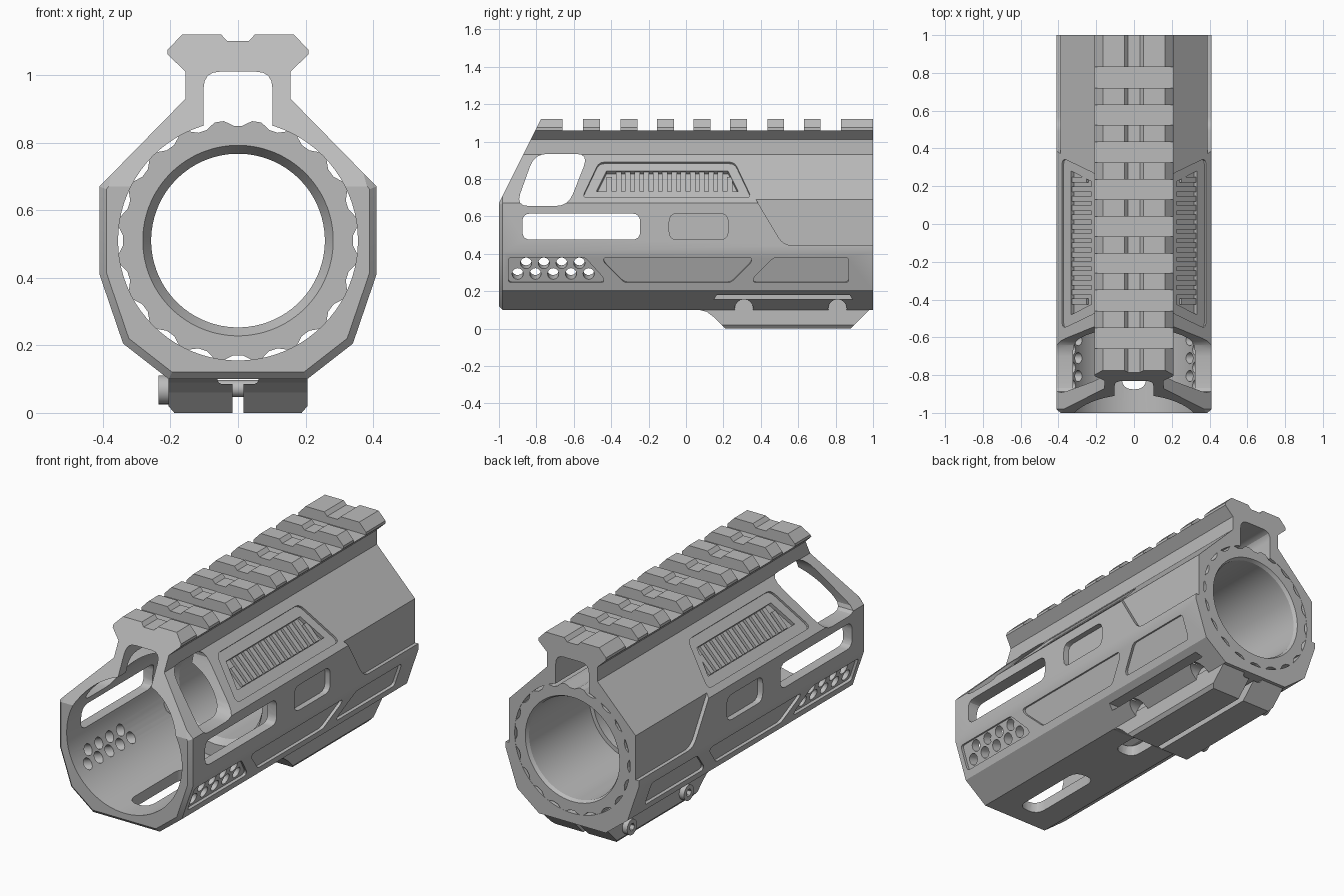
import bpy, bmesh, math
from mathutils import Vector

cube = bpy.data.objects.get("Cube")
if cube:
    bpy.data.objects.remove(cube)

grey = bpy.data.materials.new("matte grey")
grey.use_nodes = True
grey.diffuse_color = (0.5, 0.5, 0.5, 1)
grey.node_tree.nodes["Principled BSDF"].inputs["Base Color"].default_value = (0.5, 0.5, 0.5, 1)

CZ = 0.51  # bore axis height


def loft(name, rings, closed=False):
    """Bridge equal-length rings of points; cap the ends unless closed."""
    bm = bmesh.new()
    vs = [[bm.verts.new(p) for p in ring] for ring in rings]
    n = len(vs[0])
    for a, b in zip(vs, vs[1:] + (vs[:1] if closed else [])):
        for i in range(n):
            j = (i + 1) % n
            bm.faces.new((a[i], a[j], b[j], b[i]))
    if not closed:
        bm.faces.new(vs[0])
        bm.faces.new(vs[-1])
    bmesh.ops.recalc_face_normals(bm, faces=bm.faces)
    mesh = bpy.data.meshes.new(name)
    bm.to_mesh(mesh)
    bm.free()
    mesh.materials.append(grey)
    ob = bpy.data.objects.new(name, mesh)
    bpy.context.collection.objects.link(ob)
    return ob


def along_y(name, pts, lo, hi):
    return loft(name, [[(x, y, z) for x, z in pts] for y in (lo, hi)])


def along_x(name, pts, lo, hi):
    return loft(name, [[(x, y, z) for y, z in pts] for x in (lo, hi)])


def along_z(name, pts, lo, hi):
    return loft(name, [[(x, y, z) for x, y in pts] for z in (lo, hi)])


def on_face(name, pts, face, lo, hi, side=1):
    """Prism from (y, z) points laid on a sloped side face, along its normal."""
    (xa, za), (xb, zb) = face
    k = (xb - xa) / (zb - za)
    nrm = Vector((1, 0, -k)).normalized()
    rings = []
    for t in (lo, hi):
        ring = [Vector((xa + k * (z - za), y, z)) + nrm * t for y, z in pts]
        rings.append([(side * p.x, p.y, p.z) for p in ring])
    return loft(name, rings)


def rounded(pts, r, steps=4):
    out = []
    for i, p in enumerate(pts):
        p, a, b = Vector(p), Vector(pts[i - 1]), Vector(pts[(i + 1) % len(pts)])
        s = p + (a - p).normalized() * min(r, (a - p).length * 0.45)
        e = p + (b - p).normalized() * min(r, (b - p).length * 0.45)
        for j in range(steps + 1):
            t = j / steps
            out.append(tuple(s * (1 - t) ** 2 + p * 2 * t * (1 - t) + e * t * t))
    return out


def box(u0, u1, v0, v1):
    return [(u0, v0), (u1, v0), (u1, v1), (u0, v1)]


def circle(u, v, r, n=16):
    return [(u + r * math.cos(2 * math.pi * i / n), v + r * math.sin(2 * math.pi * i / n)) for i in range(n)]


def cut(target, cutter):
    mod = target.modifiers.new("cut", "BOOLEAN")
    mod.operation, mod.solver, mod.object = "DIFFERENCE", "EXACT", cutter
    bpy.context.view_layer.objects.active = target
    bpy.ops.object.modifier_apply(modifier=mod.name)
    bpy.data.objects.remove(cutter)


def smooth(ob):
    bpy.ops.object.select_all(action="DESELECT")
    ob.select_set(True)
    bpy.context.view_layer.objects.active = ob
    bpy.ops.object.shade_smooth_by_angle(angle=math.radians(25))


# Main shell with accessory rail on top and a chamfered front edge
half = [(0.205, 0.10), (0.34, 0.205), (0.41, 0.41), (0.41, 0.67), (0.155, 0.93), (0.155, 1.01),
        (0.208, 1.06), (0.208, 1.075), (0.165, 1.12), (0.05, 1.12), (0.032, 1.10)]
outline = half + [(-x, z) for x, z in reversed(half)]
front = [(x * 0.95, CZ + (z - CZ) * 0.95) if z < 0.7 else (x, z) for x, z in outline]
shell = loft("handguard_shell", [[(x, y, z) for x, z in prof]
                                 for prof, y in ((front, -1), (outline, -0.98), (outline, 1))])
cut(shell, along_y("bore", circle(0, CZ, 0.355, 80), -1.1, 1.1))
cut(shell, along_y("tunnel", rounded(box(-0.102, 0.102, 0.7, 1.01), 0.05), -1.1, 1.1))
cut(shell, along_x("slant", [(-1.05, 0.57), (-0.75, 1.17), (-1.2, 1.17), (-1.2, 0.57)], -1, 1))

# Rail cross slots
edges = [-0.66, -0.55, -0.46, -0.35, -0.26, -0.155, -0.065, 0.04, 0.13,
         0.235, 0.325, 0.435, 0.525, 0.63, 0.72, 0.83]
for a, b in zip(edges[::2], edges[1::2]):
    cut(shell, along_x("rail_slot", box(a, b, 1.06, 1.2), -0.5, 0.5))

# Windows through both sides
cut(shell, along_x("upper_window", rounded([(-0.91, 0.655), (-0.63, 0.655), (-0.52, 0.934), (-0.81, 0.934)], 0.07),
                   -1, 1))
cut(shell, along_x("side_window", rounded(box(-0.875, -0.245, 0.475, 0.615), 0.045), -1, 1))
# Underside windows
for a, b in ((-0.875, -0.4), (-0.09, 0.3)):
    cut(shell, along_z("floor_window", rounded(box(-0.065, 0.065, a, b), 0.06), 0, 0.3))

lower, upper = ((0.34, 0.205), (0.41, 0.41)), ((0.41, 0.67), (0.155, 0.93))
panels = [[(-0.95, 0.245), (-0.44, 0.245), (-0.44, 0.27), (-0.54, 0.38), (-0.95, 0.38)],
          [(-0.44, 0.38), (-0.44, 0.355), (-0.33, 0.245), (0.24, 0.245), (0.35, 0.355), (0.35, 0.38)],
          [(0.36, 0.245), (0.87, 0.245), (0.87, 0.38), (0.47, 0.38), (0.36, 0.27)]]
holes = [(-0.855 + 0.095 * i, 0.345) for i in range(4)] + [(-0.9 + 0.095 * i, 0.288) for i in range(5)]

for s in (1, -1):
    # Recessed side panels and vent holes
    for p in panels:
        cut(shell, on_face("panel", rounded(p, 0.02), lower, -0.015, 0.05, s))
    for y, z in holes:
        cut(shell, on_face("vent", circle(y, z, 0.03), lower, -0.15, 0.05, s))
    cut(shell, along_x("side_pocket", rounded(box(-0.09, 0.225, 0.475, 0.615), 0.045), s * 0.378, s * 0.6))
    cut(shell, along_x("rear_flat", rounded([(0.35, 0.73), (0.52, 0.445), (1.2, 0.445), (1.2, 0.73)], 0.05),
                       s * 0.39, s * 0.6))
    # Grip panel with ribbed pocket
    grip = [(-0.555, 0.70), (0.35, 0.70), (0.26, 0.89), (-0.465, 0.89)]
    cut(shell, on_face("grip", rounded(grip, 0.03), upper, -0.012, 0.1, s))
    cut(shell, on_face("pocket", [(-0.48, 0.74), (0.28, 0.74), (0.225, 0.85), (-0.425, 0.85)],
                       upper, -0.032, 0.1, s))
    for i in range(14):
        y = -0.425 + i * 0.0495
        top = 0.848 if -0.42 < y < 0.19 else 0.82
        on_face("grip_rib", box(y, y + 0.03, 0.742, top), upper, -0.036, -0.015, s)
    # Lower side groove and bolt clearances
    cut(shell, along_x("groove", [(0.15, 0.155), (0.89, 0.155), (0.875, 0.18), (0.165, 0.18)], s * 0.245, s * 0.5))
    for y in (0.31, 0.81):
        cut(shell, along_x("clearance", circle(y, 0.106, 0.05), s * 0.2, s * 0.5))
smooth(shell)

# Barrel nut: notched rim outside, stepped bore inside
N = 80


def ring(y, r, notch=0):
    pts = []
    for i in range(N):
        a = 2 * math.pi * (i + 0.5) / N
        q = r - (notch if i % 4 in (0, 3) else 0)
        pts.append((q * math.cos(a), y, CZ + q * math.sin(a)))
    return pts


nut = loft("barrel_nut", [ring(-0.19, 0.356, 0.016), ring(0.999, 0.356, 0.016), ring(0.999, 0.29),
                          ring(0.98, 0.28), ring(0.45, 0.28), ring(0.45, 0.257), ring(-0.15, 0.257),
                          ring(-0.19, 0.282)], closed=True)
smooth(nut)

# Split clamp foot under the rear
profile = [(0.05, 0.125), (0.07, 0.10), (0.11, 0.09), (0.15, 0.06), (0.21, 0), (0.88, 0), (0.999, 0.118),
           (0.999, 0.125)]
foot = along_x("clamp_foot", profile, -0.205, 0.205)
for s in (1, -1):
    cut(foot, along_y("corner", [(s * 0.18, -0.01), (s * 0.22, -0.01), (s * 0.22, 0.037)], -0.1, 1.2))
cut(foot, along_y("split", box(-0.016, 0.016, -0.1, 0.2), -0.1, 1.2))
cut(foot, along_y("channel", rounded(box(-0.062, 0.062, 0.085, 0.2), 0.02), -0.1, 1.2))

# Clamp bolts with socket heads on the right
for y in (0.31, 0.81):
    smooth(along_x("clamp_bolt", circle(y, 0.072, 0.025), -0.2, 0.2))
    head = along_x("bolt_head", circle(y, 0.068, 0.043, 24), -0.235, -0.195)
    cut(head, along_x("socket", circle(y, 0.068, 0.022, 6), -0.3, -0.212))
    smooth(head)
